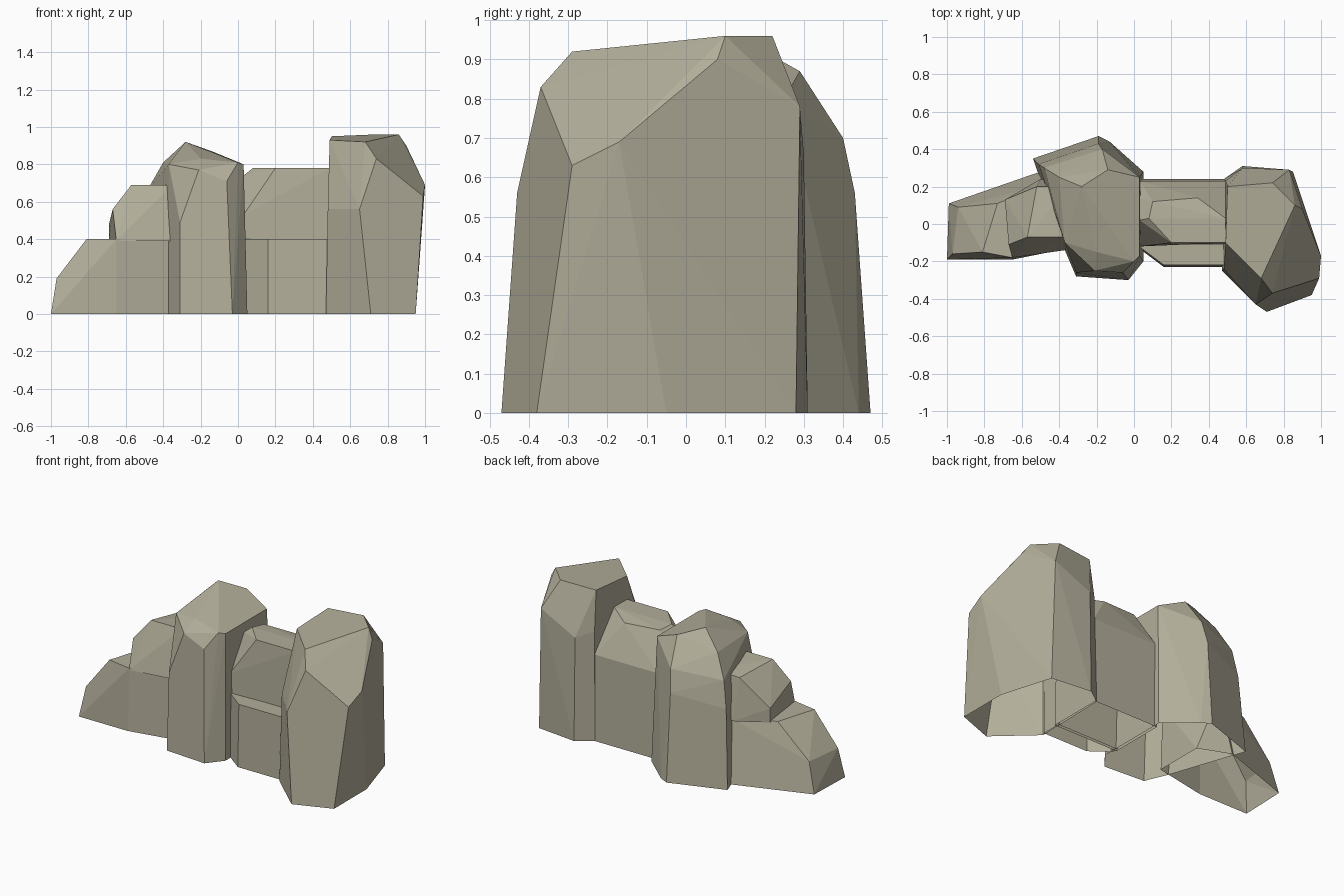
import bpy
import bmesh
import math
from mathutils import Vector

# Remove the default cube only
default_cube = bpy.data.objects.get("Cube")
if default_cube:
    bpy.data.objects.remove(default_cube, do_unlink=True)

# One stone colour for every boulder
STONE_COLOUR = (0.45, 0.425, 0.325, 1.0)
stone = bpy.data.materials.new("warm_grey_stone")
stone.use_nodes = True
stone.diffuse_color = STONE_COLOUR
stone_shader = stone.node_tree.nodes["Principled BSDF"]
stone_shader.inputs["Base Color"].default_value = STONE_COLOUR
stone_shader.inputs["Roughness"].default_value = 0.9


def boulder(name, footprint, corners, floor=0.0):
    """Chiselled rock: hull over a ground outline and its cut corners, open underneath."""
    mesh_builder = bmesh.new()
    for x, y in footprint:
        mesh_builder.verts.new(Vector((x, y, floor)))
    for corner in corners:
        mesh_builder.verts.new(Vector(corner))
    hull = bmesh.ops.convex_hull(mesh_builder, input=mesh_builder.verts[:])
    loose = {item for item in hull["geom_interior"] + hull["geom_unused"]
             if isinstance(item, bmesh.types.BMVert)}
    bmesh.ops.delete(mesh_builder, geom=list(loose), context="VERTS")

    # Leave the underside open
    underside = [face for face in mesh_builder.faces
                 if all(vert.co.z < floor + 0.001 for vert in face.verts)]
    bmesh.ops.delete(mesh_builder, geom=underside, context="FACES")

    # Merge nearly flat triangles into broad facets
    bmesh.ops.dissolve_limit(mesh_builder, angle_limit=math.radians(3),
                             verts=mesh_builder.verts[:],
                             edges=mesh_builder.edges[:])
    bmesh.ops.recalc_face_normals(mesh_builder, faces=mesh_builder.faces[:])

    mesh = bpy.data.meshes.new(name)
    mesh_builder.to_mesh(mesh)
    mesh_builder.free()
    mesh.materials.append(stone)
    rock = bpy.data.objects.new(name, mesh)
    bpy.context.collection.objects.link(rock)
    return rock


# Low sloping rock at the far end
boulder(
    "low_end_rock",
    footprint=[(-1, -.19), (-.99, .11), (-.5, .28), (-.3, .2), (-.3, -.12), (-.65, -.19)],
    corners=[
        (-.97, -.16, .19), (-.94, .09, .19),
        (-.81, -.15, .4), (-.73, .11, .4), (-.45, .22, .4),
        (-.65, -.18, .4), (-.3, -.1, .4),
    ],
)

# Stepped rock resting on the low one
boulder(
    "step_rock",
    footprint=[(-.65, -.18), (-.69, .13), (-.5, .24), (-.3, .2), (-.3, -.13)],
    corners=[
        (-.67, -.11, .56), (-.69, .13, .48),
        (-.57, -.07, .69), (-.52, .2, .66),
        (-.35, -.07, .69), (-.35, .2, .67),
    ],
    floor=0.39,
)

# Broad peaked rock in the middle
boulder(
    "peaked_rock",
    footprint=[(-.54, .35), (-.19, .47), (-.13, .44), (.05, .28),
               (.05, -.2), (-.03, -.3), (-.31, -.28), (-.37, -.14)],
    corners=[
        # Shoulders
        (-.19, .43, .56), (-.51, .32, .5), (-.31, -.26, .49),
        (-.17, .4, .7), (-.48, .3, .67),
        # Crown
        (-.4, .25, .81), (-.28, .2, .92), (-.14, .29, .87),
        (.03, .25, .8), (.03, -.17, .8), (0, -.2, .81),
        (-.06, -.26, .71), (-.21, -.25, .77),
        (-.2, -.15, .83), (-.37, -.1, .8),
    ],
)

# Wall rock bridging the two big boulders
boulder(
    "wall_rock",
    footprint=[(.03, .24), (.49, .24), (.49, -.12), (.03, -.12)],
    corners=[
        (.03, .23, .55), (.3, .23, .55), (.49, .23, .55),
        (.03, .14, .68), (.1, .12, .77), (.34, .14, .76),
        (.49, .03, .78), (.49, -.1, .78), (.2, -.1, .78),
        (.08, .03, .78), (.03, .02, .74), (.03, -.12, .53),
    ],
)

# Ledge in front of the wall rock
boulder(
    "front_ledge",
    footprint=[(.04, -.14), (.16, -.23), (.48, -.23), (.48, -.1), (.04, -.1)],
    corners=[
        (.04, -.13, .4), (.16, -.22, .4), (.48, -.22, .4),
        (.48, -.1, .4), (.04, -.1, .4),
    ],
)

# Tall boulder at the other end
boulder(
    "tall_rock",
    footprint=[(.47, -.25), (.71, -.47), (.95, -.38), (.95, -.05),
               (.85, .28), (.58, .31), (.48, .24)],
    corners=[
        # Flanks
        (.48, -.24, .56), (.65, -.43, .56), (.99, -.29, .63),
        (1, -.17, .69), (.58, .3, .66), (.83, .29, .78), (.49, .23, .7),
        # Crown
        (.74, -.37, .83), (.68, -.29, .92), (.9, .08, .9),
        (.86, .1, .96), (.74, .22, .96), (.5, .2, .95), (.49, -.1, .93),
    ],
)
